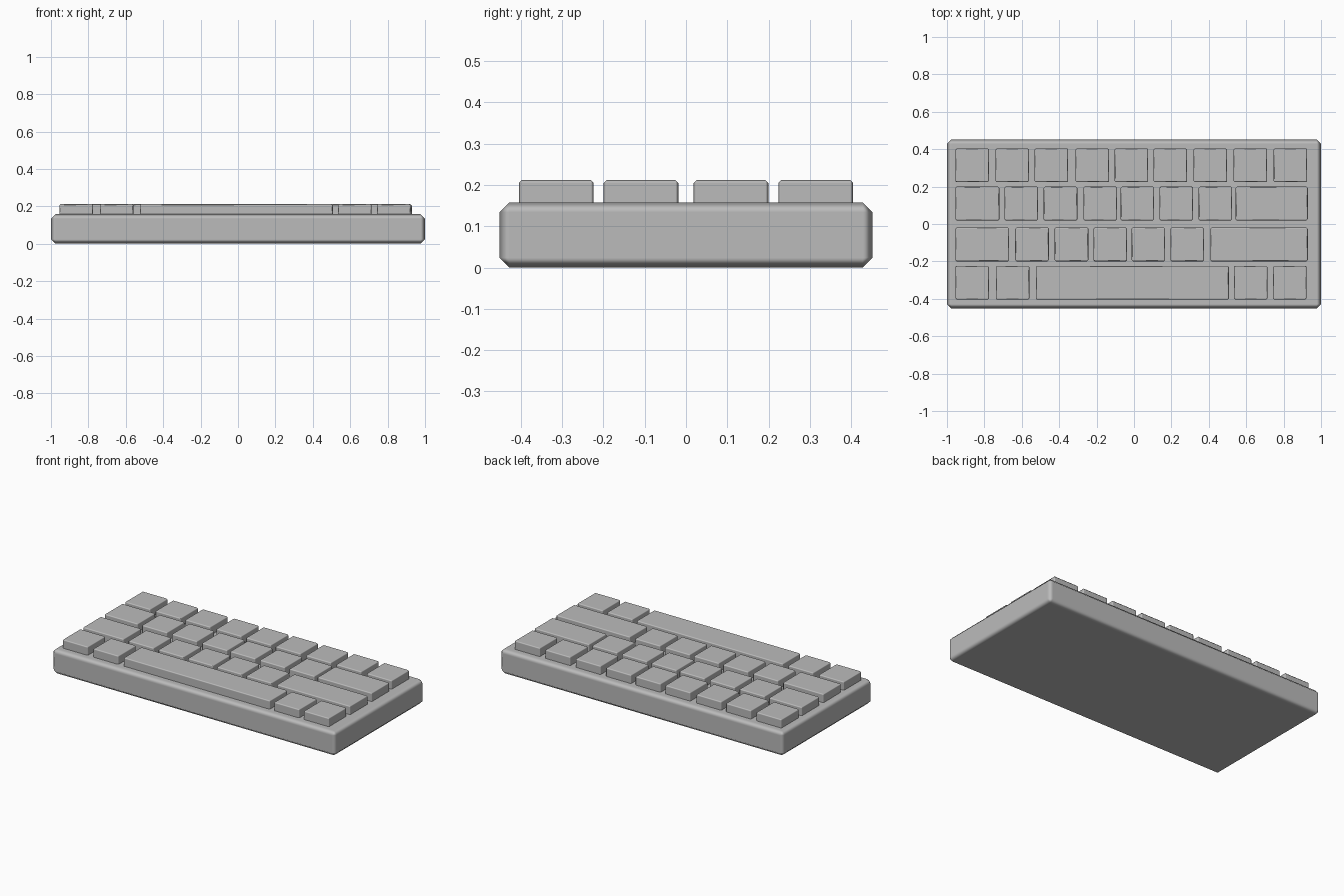
import bpy
import math

cube = bpy.data.objects.get("Cube")
if cube:
    bpy.data.objects.remove(cube, do_unlink=True)

grey = bpy.data.materials.new("grey plastic")
grey.use_nodes = True
COLOUR = (0.5, 0.5, 0.5, 1)
grey.diffuse_color = COLOUR
grey.node_tree.nodes["Principled BSDF"].inputs["Base Color"].default_value = COLOUR


def block(name, x, y, z, bevel):
    """Bevelled box spanning the given (low, high) ranges."""
    spans = (x, y, z)
    bpy.ops.mesh.primitive_cube_add(size=1, location=[(a + b) / 2 for a, b in spans])
    ob = bpy.context.object
    ob.name = name
    ob.scale = [b - a for a, b in spans]
    bpy.ops.object.transform_apply(location=False, rotation=False, scale=True)
    ob.data.materials.append(grey)
    mod = ob.modifiers.new("Bevel", "BEVEL")
    mod.width = bevel
    mod.segments = 1
    mod.harden_normals = True
    bpy.ops.object.shade_smooth()
    return ob


# Case
block("case", (-1, 1), (-0.452, 0.452), (0, 0.158), 0.024)

# Key rows, front to back: (y centre, key left edges, key widths)
LEFT, RIGHT = -0.955, 0.929
KEY = 0.18
rows = {
    "bottom_row": (-0.314, [LEFT, -0.739, -0.525, 0.534, 0.743], {2: 1.032}),
    "lower_row": (-0.109, [LEFT, -0.635, -0.424, -0.217, -0.013, 0.195, 0.409],
                  {0: 0.288, 6: RIGHT - 0.409}),
    "upper_row": (0.109, [LEFT, -0.693, -0.483, -0.27, -0.072, 0.136, 0.345, 0.543],
                  {0: 0.235, 7: RIGHT - 0.543}),
    "top_row": (0.314, [LEFT, -0.741, -0.532, -0.313, -0.104, 0.104, 0.318, 0.532, 0.746], {}),
}

# Keycaps, sunk slightly into the case
for row, (yc, lefts, wide) in rows.items():
    for i, left in enumerate(lefts):
        width = wide.get(i, KEY)
        block(f"{row}_key_{i + 1}", (left, left + width),
              (yc - 0.0905, yc + 0.0905), (0.145, 0.212), 0.007)
